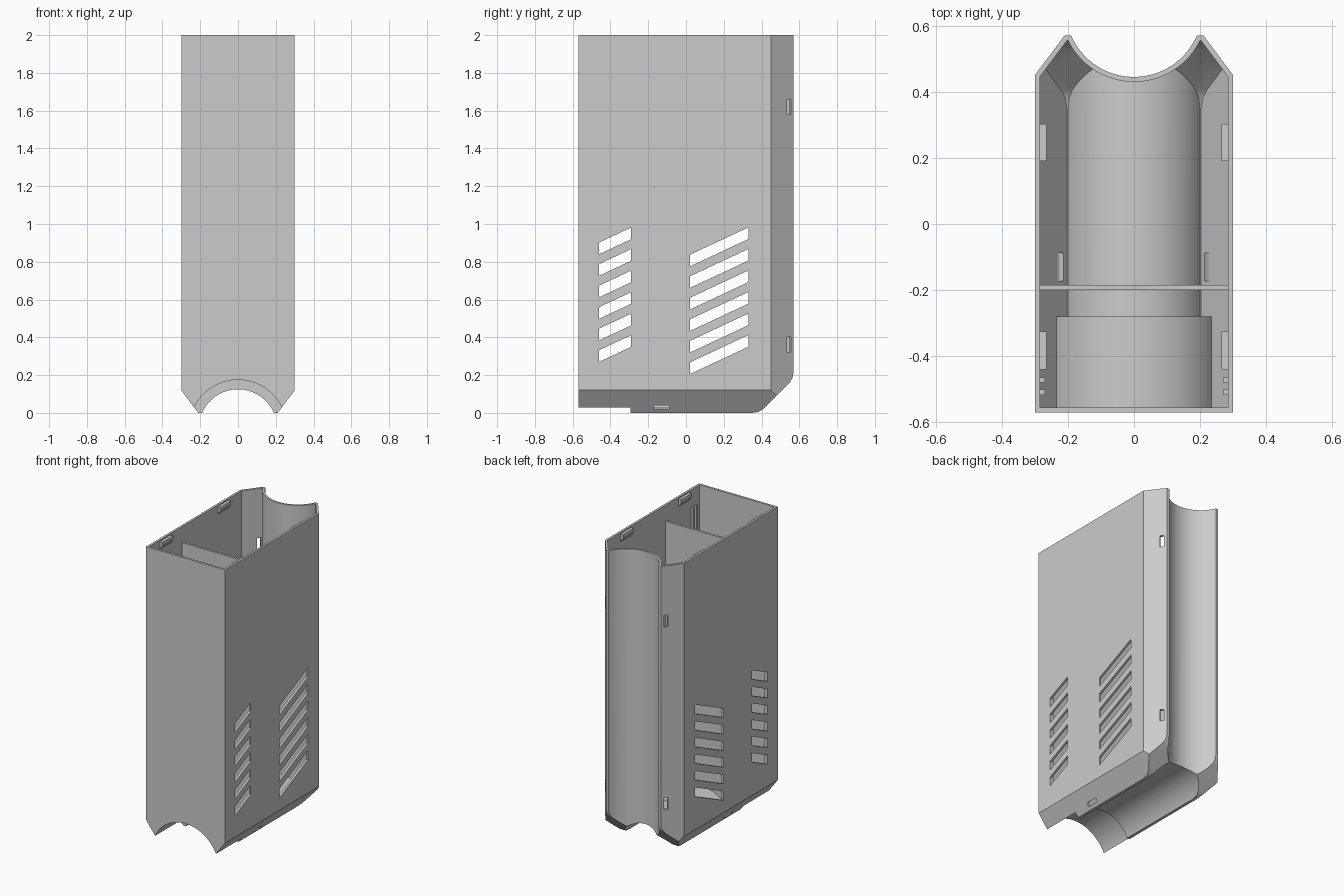
import bpy, bmesh, math
from mathutils import Vector, Matrix

if "Cube" in bpy.data.objects:
    bpy.data.objects.remove(bpy.data.objects["Cube"], do_unlink=True)

grey = bpy.data.materials.new("light_grey_plastic")
grey.use_nodes = True
grey.diffuse_color = (0.6, 0.6, 0.6, 1)
grey.node_tree.nodes["Principled BSDF"].inputs["Base Color"].default_value = (0.6, 0.6, 0.6, 1)

WALL = 0.015
HALF_X, HALF_Y, TOP = 0.30, 0.57, 2.0
GROOVE_R, GROOVE_C = 0.207, 0.652


def prism(name, pts, axis, lo, hi):
    """Extrude a 2D outline along an axis: x takes (y, z), y takes (x, z), z takes (x, y)."""
    place = {"x": lambda a, b, t: (t, a, b),
             "y": lambda a, b, t: (a, t, b),
             "z": lambda a, b, t: (a, b, t)}[axis]
    bm = bmesh.new()
    face = bm.faces.new([bm.verts.new(place(a, b, lo)) for a, b in pts])
    new = bmesh.ops.extrude_face_region(bm, geom=[face])["geom"]
    shift = Vector(place(0, 0, hi - lo))
    bmesh.ops.translate(bm, vec=shift, verts=[v for v in new if isinstance(v, bmesh.types.BMVert)])
    bmesh.ops.recalc_face_normals(bm, faces=bm.faces)
    mesh = bpy.data.meshes.new(name)
    bm.to_mesh(mesh)
    bm.free()
    mesh.materials.append(grey)
    obj = bpy.data.objects.new(name, mesh)
    bpy.context.collection.objects.link(obj)
    return obj


def rect(a0, a1, b0, b1):
    return [(a0, b0), (a1, b0), (a1, b1), (a0, b1)]


def boolean(obj, cutter, operation="DIFFERENCE"):
    """Apply a boolean, then discard the helper."""
    mod = obj.modifiers.new("cut", "BOOLEAN")
    mod.operation, mod.solver, mod.object = operation, "EXACT", cutter
    bpy.context.view_layer.update()
    deps = bpy.context.evaluated_depsgraph_get()
    mesh = bpy.data.meshes.new_from_object(obj.evaluated_get(deps))
    obj.modifiers.clear()
    obj.data = mesh
    bpy.data.objects.remove(cutter, do_unlink=True)


def saddle(off, far):
    """Outline with two chamfered ridges and a round groove, inset by off."""
    side, tip, r = HALF_X - off, HALF_Y - off, GROOVE_R + off
    line = 0.51 - off
    shoulder = (line - 0.8 * side) / 0.6
    tip_x = (line - 0.6 * tip) / 0.8
    half = math.acos((GROOVE_C - tip) / r)
    arc = [(r * math.sin(half * (1 - i / 20)), GROOVE_C - r * math.cos(half * (1 - i / 20)))
           for i in range(41)]
    return ([(side, far), (side, shoulder), (tip_x, tip)] + arc
            + [(-tip_x, tip), (-side, shoulder), (-side, far)])


def underside(off, top):
    """The same outline turned down, for the bottom of the case."""
    return [(x, HALF_Y - d) for x, d in saddle(off, HALF_Y - top)]


def body(name, off, top, step_end):
    """Solid with a grooved back, grooved underside and rounded heel."""
    solid = prism(name, saddle(off, off - HALF_Y), "z", -0.1, top)
    boolean(solid, prism("under", underside(off, top + 0.1), "y", -1, 1), "INTERSECT")
    k = off * 0.4
    heel = [(-1, off), (0.35 - k, off), (0.385 - k, off + 0.006), (0.41 - k, off + 0.022),
            (0.548 - off, 0.16 + k), (0.564 - off, 0.185 + k), (HALF_Y - off, 0.22 + k),
            (HALF_Y - off, 3), (-1, 3)]
    boolean(solid, prism("heel", heel, "x", -1, 1), "INTERSECT")
    # wider groove at the front of the underside
    r = 0.257 + off
    ring = [(r * math.cos(i * math.tau / 96), HALF_Y - GROOVE_C + r * math.sin(i * math.tau / 96))
            for i in range(96)]
    boolean(solid, prism("step", ring, "y", -1, step_end))
    return solid


# Hollow case
case = body("case_shell", 0, TOP, -0.295)
boolean(case, body("cavity", WALL, TOP + 0.2, -0.295 + WALL))

# Slanted vents through both sides
for y0, y1, z0 in ((-0.46, -0.29, 0.27), (0.02, 0.33, 0.205)):
    rise = 0.468 * (y1 - y0)
    for i in range(6):
        z = z0 + i * 0.114
        boolean(case, prism("vent", [(y0, z), (y1, z + rise), (y1, z + rise + 0.062),
                                     (y0, z + 0.062)], "x", -1, 1))

# Tie slots through the ridge chamfers
for s in (1, -1):
    normal = math.atan2(0.6, 0.8 * s)
    for z in (0.363, 1.62):
        slot = prism("slot", rect(-0.025, 0.025, -0.013, 0.013), "z", -0.04, 0.04)
        slot.matrix_world = Matrix.Translation((0.229 * s, 0.545, z)) @ Matrix.Rotation(normal, 4, "Z")
        boolean(case, slot)
    slot = prism("slot", rect(-0.025, 0.025, -0.013, 0.013), "y", -0.042, 0.042)
    slot.matrix_world = (Matrix.Translation((0.2325 * s, -0.13, 0.03))
                         @ Matrix.Rotation(math.atan2(0.6, 0.8 * s), 4, "Y"))
    boolean(case, slot)

# Inner partition
parts = [case, prism("divider", underside(WALL / 2, 1.89), "y", -0.2, -0.185)]

# Lid catches and board guide ribs on both side walls
for s, side in ((1, "left"), (-1, "right")):
    catch = [(s * 0.29, 1.99), (s * 0.265, 1.99), (s * 0.265, 1.965), (s * 0.29, 1.93)]
    for place, y0, y1 in (("back", 0.19, 0.303), ("front", -0.44, -0.325)):
        parts.append(prism(f"{side}_{place}_catch", catch, "y", y0, y1))
    for n, y in enumerate((-0.48, -0.517)):
        x0, x1 = sorted((s * 0.27, s * 0.29))
        parts.append(prism(f"{side}_guide_rib_{n + 1}", rect(x0, x1, y, y + 0.016), "z", 0.11, 1.88))

# Smooth grooves with crisp edges
bpy.ops.object.select_all(action="DESELECT")
for obj in parts:
    obj.select_set(True)
bpy.context.view_layer.objects.active = case
bpy.ops.object.shade_smooth_by_angle(angle=math.radians(25))
